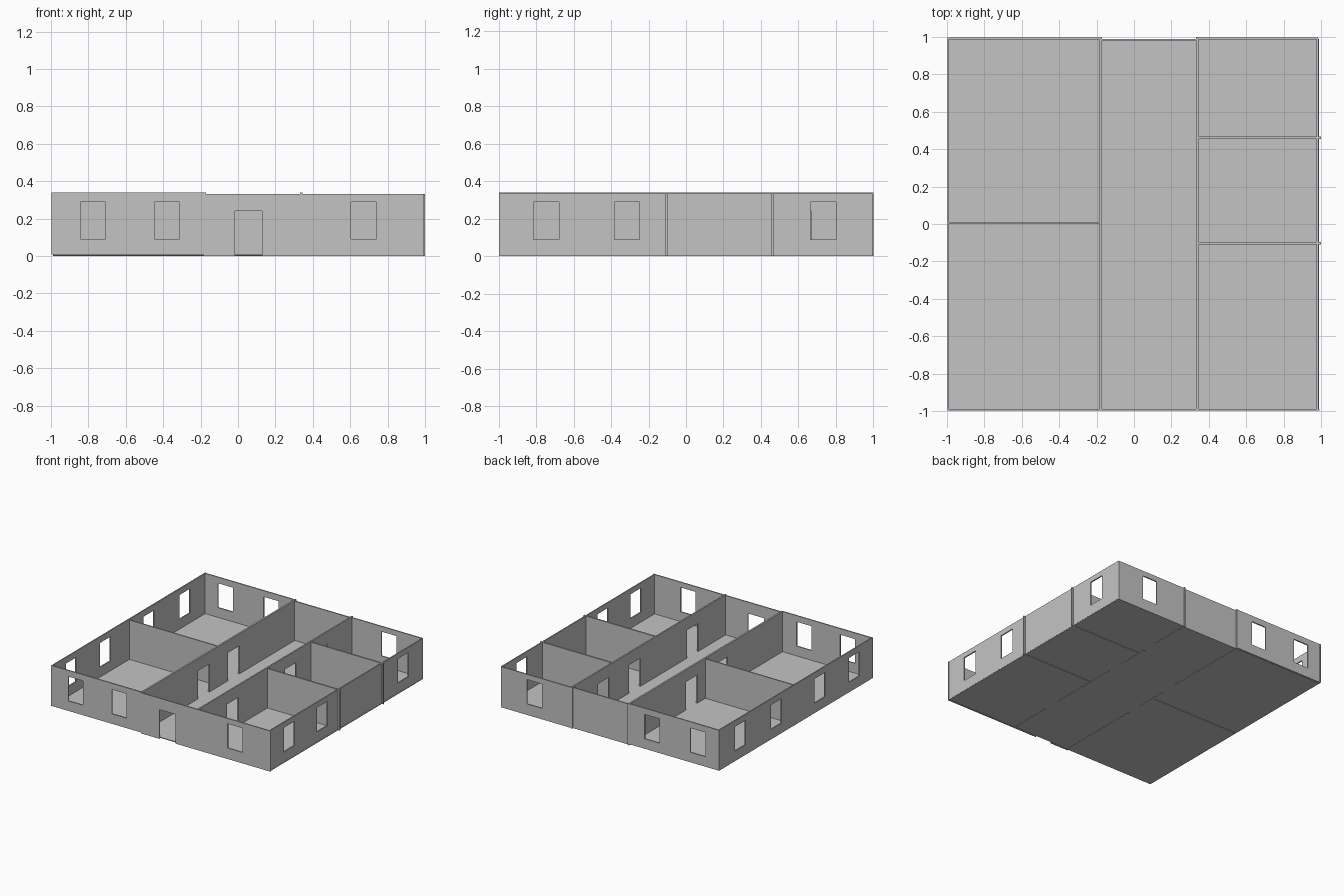
import bpy
import bmesh

default_cube = bpy.data.objects.get("Cube")
if default_cube:
    bpy.data.objects.remove(default_cube, do_unlink=True)

# One plain grey for the whole building
grey = bpy.data.materials.new("plain_grey")
grey.use_nodes = True
COLOUR = (0.55, 0.55, 0.55, 1)
grey.diffuse_color = COLOUR
grey.node_tree.nodes["Principled BSDF"].inputs["Base Color"].default_value = COLOUR

TOP, LEFT_TOP, LEFT_BASE = 0.333, 0.34, 0.008
SILL, HEAD, DOOR_TOP = 0.09, 0.29, 0.24
WINDOW_W, DOOR_W = 0.135, 0.145


def window(centre):
    return (centre - WINDOW_W / 2, centre + WINDOW_W / 2, SILL, HEAD)


def door(centre):
    return (centre - DOOR_W / 2, centre + DOOR_W / 2, -1, DOOR_TOP)


def wall(name, along, at, start, end, openings=(), base=0.0, top=TOP, thick=0.01):
    """Sheet wall divided at its openings, then thickened about its centre line."""
    us = {start, end}
    zs = {base, top}
    for u0, u1, z0, z1 in openings:
        us |= {u0, u1}
        zs |= {max(z0, base), z1}
    us, zs = sorted(us), sorted(zs)

    def point(u, z):
        return (u, at, z) if along == "x" else (at, u, z)

    bm = bmesh.new()
    grid = [[bm.verts.new(point(u, z)) for z in zs] for u in us]
    for i in range(len(us) - 1):
        for j in range(len(zs) - 1):
            u, z = (us[i] + us[i + 1]) / 2, (zs[j] + zs[j + 1]) / 2
            if any(a < u < b and c < z < d for a, b, c, d in openings):
                continue
            bm.faces.new((grid[i][j], grid[i + 1][j], grid[i + 1][j + 1], grid[i][j + 1]))
    loose = [v for v in bm.verts if not v.link_faces]
    bmesh.ops.delete(bm, geom=loose, context="VERTS")
    obj = finish(name, bm)
    solid = obj.modifiers.new("thickness", "SOLIDIFY")
    solid.thickness = thick
    solid.offset = 0
    return obj


def finish(name, bm):
    mesh = bpy.data.meshes.new(name)
    bm.to_mesh(mesh)
    bm.free()
    mesh.materials.append(grey)
    obj = bpy.data.objects.new(name, mesh)
    bpy.context.collection.objects.link(obj)
    return obj


# Floor slab
bm = bmesh.new()
bmesh.ops.create_cube(bm, size=1)
for v in bm.verts:
    v.co.x *= 1.976
    v.co.y *= 1.976
    v.co.z = 0.01 if v.co.z > 0 else 0.004
finish("floor", bm)

# Outer walls of the two rooms on the -x side
right_rooms = dict(base=LEFT_BASE, top=LEFT_TOP)
wall("right_outer_wall", "y", -0.993, -0.998, 0.998,
     [window(y) for y in (-0.755, -0.31, 0.255, 0.72)], **right_rooms)
wall("front_wall_right_rooms", "x", -0.993, -0.995, -0.18,
     [window(-0.775), window(-0.38)], **right_rooms)
wall("back_wall_right_rooms", "x", 0.991, -0.995, -0.18,
     [window(-0.805), window(-0.39)], **right_rooms)

# Corridor ends and outer walls of the three rooms on the +x side
wall("front_wall_entrance", "x", -0.993, -0.18, 0.992, [door(0.057), window(0.672)])
wall("back_wall_corridor", "x", 0.985, -0.18, 0.34)
wall("back_wall_left_rooms", "x", 0.991, 0.34, 0.985, [window(0.68)])
wall("left_outer_wall", "y", 0.982, -0.99, 0.993,
     [window(y) for y in (-0.745, -0.315, 0.733)])

# Corridor side walls with room doors
wall("corridor_wall_right", "y", -0.178, -0.997, 1.0,
     [door(-0.2), door(0.19)], top=LEFT_TOP, thick=0.014)
wall("corridor_wall_left", "y", 0.338, -0.997, 1.0,
     [door(-0.56), door(0.19), door(0.595)], top=LEFT_TOP, thick=0.012)

# Partitions between rooms
wall("partition_right", "x", 0.007, -0.99, -0.178)
for label, y in (("front", -0.103), ("back", 0.462)):
    wall("partition_left_" + label, "x", y, 0.338, 1.0, thick=0.013)
